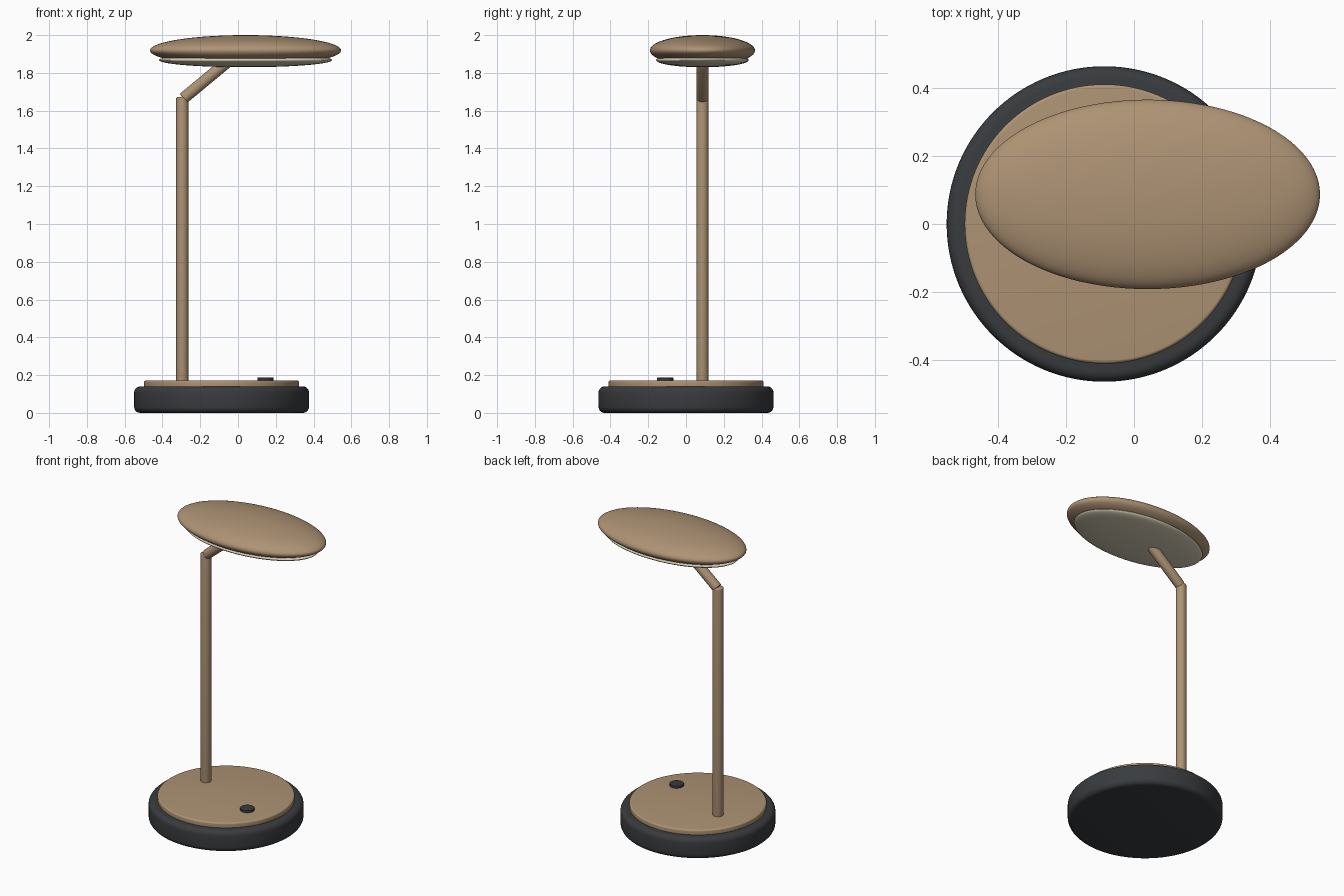
import bpy, math
from mathutils import Vector

if "Cube" in bpy.data.objects:
    bpy.data.objects.remove(bpy.data.objects["Cube"])


def material(name, rgb):
    m = bpy.data.materials.new(name)
    m.diffuse_color = (*rgb, 1)
    m.use_nodes = True
    m.node_tree.nodes["Principled BSDF"].inputs["Base Color"].default_value = m.diffuse_color
    return m


TAN = material("tan", (0.42, 0.29, 0.175))
DARK = material("charcoal", (0.04, 0.044, 0.048))
CREAM = material("cream", (0.66, 0.6, 0.46))


def finish(name, mat, bevel=0):
    ob = bpy.context.object
    ob.name = name
    ob.data.materials.append(mat)
    if bevel:
        mod = ob.modifiers.new("rounded edge", 'BEVEL')
        mod.width, mod.segments = bevel, 5
        mod.limit_method, mod.angle_limit = 'ANGLE', math.radians(40)
        bpy.ops.object.modifier_apply(modifier=mod.name)
    bpy.ops.object.shade_smooth_by_angle(angle=math.radians(35))
    return ob


def rod(name, a, b, r, mat, bevel=0, sides=64):
    a, b = Vector(a), Vector(b)
    d = b - a
    bpy.ops.mesh.primitive_cylinder_add(
        vertices=sides, radius=r, depth=d.length, location=(a + b) / 2,
        rotation=d.to_track_quat('Z', 'Y').to_euler())
    return finish(name, mat, bevel)


def ellipsoid(name, loc, size, mat):
    bpy.ops.mesh.primitive_uv_sphere_add(segments=96, ring_count=48, radius=1, location=loc)
    bpy.context.object.scale = size
    bpy.ops.object.transform_apply(location=False, rotation=False, scale=True)
    return finish(name, mat)


# Base, top plate and button
BX = -0.087
rod("base", (BX, 0, 0), (BX, 0, 0.14), 0.463, DARK, 0.032, 128)
rod("base_plate", (BX, 0, 0.13), (BX, 0, 0.172), 0.41, TAN, 0.01, 128)
rod("touch_button", (0.145, -0.11, 0.17), (0.145, -0.11, 0.187), 0.043, DARK, 0.003)

# Upright pole and angled arm
PX, PY = -0.295, 0.087
rod("pole", (PX, PY, 0.16), (PX, PY, 1.672), 0.032, TAN, 0.006)
rod("arm", (-0.289, PY, 1.665), (-0.06, PY, 1.855), 0.031, TAN, 0.006)

# Oval lamp head with diffuser below
ellipsoid("lamp_head", (0.04, PY, 1.919), (0.506, 0.278, 0.081), TAN)
ellipsoid("diffuser", (0.04, PY, 1.868), (0.458, 0.245, 0.038), CREAM)
